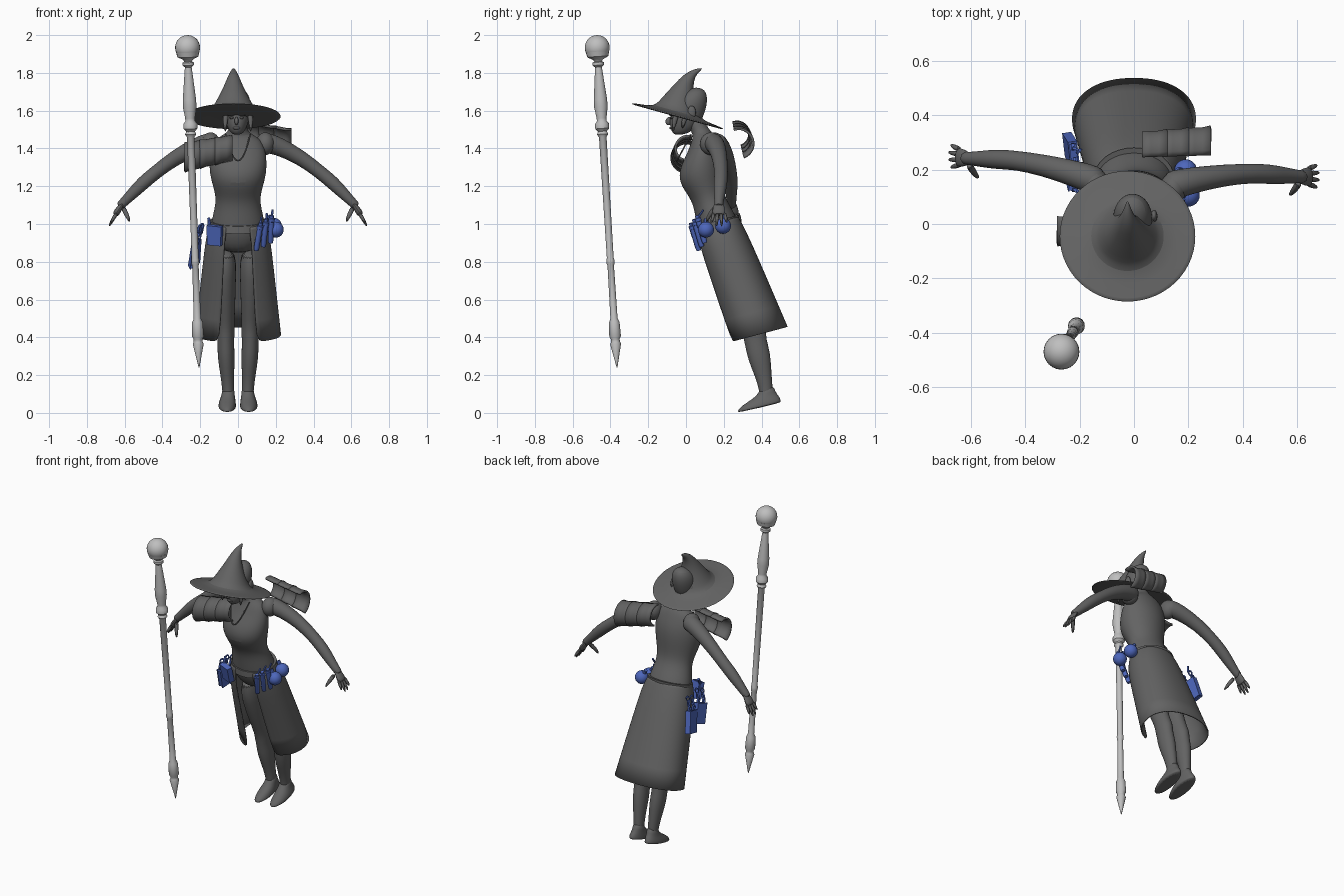
import bpy, bmesh, math
from mathutils import Vector, Matrix, Euler

cube = bpy.data.objects.get("Cube")
if cube:
    bpy.data.objects.remove(cube)

LEAN = math.radians(15)
made = []


def material(name, rgb):
    m = bpy.data.materials.new(name)
    m.use_nodes = True
    m.diffuse_color = (*rgb, 1)
    m.node_tree.nodes["Principled BSDF"].inputs["Base Color"].default_value = (*rgb, 1)
    return m


CLOTH = material("dark_grey", (0.125, 0.125, 0.125))
STAFF = material("light_grey", (0.52, 0.52, 0.52))
BLUE = material("belt_blue", (0.075, 0.135, 0.5))


def finish(name, bm, mat, subsurf=0, thickness=0):
    bmesh.ops.recalc_face_normals(bm, faces=bm.faces[:])
    mesh = bpy.data.meshes.new(name)
    bm.to_mesh(mesh)
    bm.free()
    mesh.materials.append(mat)
    ob = bpy.data.objects.new(name, mesh)
    bpy.context.collection.objects.link(ob)
    if subsurf:
        s = ob.modifiers.new("Smooth", 'SUBSURF')
        s.levels = s.render_levels = subsurf
    if thickness:
        s = ob.modifiers.new("Thickness", 'SOLIDIFY')
        s.thickness, s.offset = thickness, 0
    made.append(ob)
    return ob


def bridge(rings, closed=True):
    """Join point rings into a surface; closed rings also get end caps."""
    bm = bmesh.new()
    vs = [[bm.verts.new(p) for p in r] for r in rings]
    n = len(vs[0])
    for a, b in zip(vs, vs[1:]):
        for i in range(n if closed else n - 1):
            j = (i + 1) % n
            bm.faces.new((a[i], a[j], b[j], b[i]))
    if closed:
        bm.faces.new(vs[0])
        bm.faces.new(vs[-1])
    return bm


def oval(x, y, z, rx, ry, tilt=LEAN, n=20, gap=0, power=1.0):
    """Tilted oval ring; a gap leaves it open at the front."""
    pts = []
    for i in range(n):
        a = -math.pi / 2 + gap + (2 * math.pi - 2 * gap) * i / (n - 1 if gap else n)
        c, s = (math.copysign(abs(f(a)) ** power, f(a)) for f in (math.cos, math.sin))
        pts.append(Vector((x + rx * c, y + ry * s * math.cos(tilt), z + ry * s * math.sin(tilt))))
    return pts


def tube(name, path, mat, n=12, subsurf=0, flat=1.0):
    """Round tube through (x, y, z, radius) points."""
    pts = [Vector(p[:3]) for p in path]
    rings = []
    for i, p in enumerate(pts):
        t = (pts[min(i + 1, len(pts) - 1)] - pts[max(i - 1, 0)]).normalized()
        u = t.cross(Vector((0, 1, 0))).normalized()
        v = u.cross(t)
        r = path[i][3]
        rings.append([p + r * (flat * u * math.cos(k * math.tau / n) + v * math.sin(k * math.tau / n))
                      for k in range(n)])
    return finish(name, bridge(rings), mat, subsurf)


def ball(name, loc, size, mat, rot=(0, 0, 0)):
    bm = bmesh.new()
    bmesh.ops.create_uvsphere(bm, u_segments=24, v_segments=14, radius=1)
    bm.transform(Matrix.LocRotScale(Vector(loc), Euler(rot), Vector(size)))
    return finish(name, bm, mat)


def box(name, loc, size, mat, rot):
    bm = bmesh.new()
    bmesh.ops.create_cube(bm, size=1)
    bm.transform(Matrix.LocRotScale(Vector(loc), Euler(rot), Vector(size)))
    return finish(name, bm, mat)


# Torso and neck
torso = [(.225, .85, .10, .09), (.18, .95, .145, .11), (.16, 1.02, .142, .108),
         (.13, 1.10, .12, .09), (.11, 1.16, .12, .09), (.08, 1.25, .15, .125),
         (.08, 1.33, .155, .118), (.09, 1.40, .145, .085), (.09, 1.45, .12, .065),
         (.085, 1.48, .06, .048), (.065, 1.51, .045, .045), (.04, 1.57, .045, .045)]
finish("torso", bridge([oval(0, *r) for r in torso]), CLOTH, 2)

# Necklace hanging on the chest
chain = [(.065 * t, -.048 + .075 * t * t, 1.335 + .14 * t * t, .004) for t in [i / 6 - 1 for i in range(13)]]
tube("necklace", chain, CLOTH, 6)

# Head with simple features
head = [(-.03, 1.472, .02, .025), (-.015, 1.495, .045, .065), (0, 1.55, .065, .09),
        (.015, 1.61, .074, .095), (.03, 1.66, .072, .085), (.045, 1.705, .05, .058), (.05, 1.722, .012, .012)]
finish("head", bridge([oval(-.005, *r, tilt=.1) for r in head]), CLOTH, 2)
ball("nose", (-.008, -.09, 1.545), (.011, .018, .022), CLOTH, (-.3, 0, 0))
ball("lips", (-.008, -.076, 1.508), (.02, .012, .008), CLOTH)
for side, s in (("left", 1), ("right", -1)):
    ball(side + "_brow", (-.008 + s * .028, -.076, 1.578), (.02, .014, .007), CLOTH)
    ball(side + "_eye", (-.008 + s * .027, -.078, 1.562), (.012, .008, .006), CLOTH)
    ball(side + "_ear", (s * .074, .03, 1.59), (.012, .022, .036), CLOTH)
    for k in range(2):
        tube(side + "_hair_lock", [(s * .055, -.04 + .05 * k, 1.63, .018),
                                   (s * .07, -.06 + .05 * k, 1.55, .016),
                                   (s * .066, -.07 + .05 * k, 1.485 + .02 * k, .005)], CLOTH, 8, 1)

# Pointed hat: underside, brim edge, then the bent crown
hat = [(-.035, 1.565, .08, -.27), (-.04, 1.565, .17, -.27), (-.045, 1.566, .248, -.27),
       (-.045, 1.57, .253, -.27), (-.045, 1.575, .25, -.27), (-.045, 1.582, .18, -.27),
       (-.045, 1.592, .13, -.27), (-.04, 1.62, .108, -.27), (-.03, 1.665, .083, -.3),
       (-.012, 1.72, .054, -.35), (.014, 1.775, .032, -.6), (.05, 1.808, .015, -1.1), (.085, 1.823, .003, -1.3)]
finish("hat", bridge([oval(-.024, y, z, r, r, t, 28) for y, z, r, t in hat]), CLOTH, 1)

# Open fronted long skirt
skirt = [(.165, 1.01, .138, .112), (.175, .98, .15, .118), (.19, .93, .165, .127),
         (.215, .86, .175, .135), (.30, .64, .2, .145), (.385, .415, .225, .155)]
finish("skirt", bridge([oval(0, *r, gap=.40, n=32, power=.9) for r in skirt], False), CLOTH, 1, .008)
finish("belt", bridge([oval(0, .167, 1.0 + h, .148, .118, n=32) for h in (-.022, .018)]), CLOTH)

# Legs and feet
leg = [(.062, .215, .87, .055, .08), (.07, .25, .72, .06, .076), (.065, .31, .55, .05, .062),
       (.065, .35, .46, .046, .058), (.065, .365, .41, .048, .064), (.065, .368, .38, .043, .058),
       (.063, .387, .30, .047, .063), (.057, .41, .2, .036, .044), (.052, .425, .12, .031, .036),
       (.052, .425, .07, .03, .035)]
foot = [(.051, .428, .14, .031, .037), (.052, .425, .1, .034, .05), (.054, .405, .075, .04, .085),
        (.057, .39, .05, .046, .114), (.057, .388, .034, .047, .119), (.057, .388, .027, .045, .117)]
for side, s in (("left", 1), ("right", -1)):
    finish(side + "_leg", bridge([oval(s * x, *r) for x, *r in leg]), CLOTH, 1)
    finish(side + "_foot", bridge([oval(s * x, *r, tilt=.23) for x, *r in foot]), CLOTH, 1)

# Arms and hands; the right arm sits further back
arm = [(.12, .135, 1.43, .05), (.15, .145, 1.43, .056), (.21, .16, 1.415, .05), (.33, .18, 1.355, .041),
       (.44, .187, 1.27, .036), (.50, .183, 1.22, .038), (.56, .178, 1.16, .031),
       (.61, .174, 1.11, .024), (.63, .174, 1.09, .024)]
for side, s, drift in (("left", 1, 0), ("right", -1, .1)):
    def place(x, y, z, r):
        return (s * x, y + drift * x * 1.1, z, r)

    tube(side + "_arm", [place(*p) for p in arm], CLOTH, 14, 1)
    ball(side + "_shoulder", place(.145, .132, 1.425, 0)[:3], (.05, .058, .06), CLOTH)
    tube(side + "_palm", [place(*p) for p in ((.605, .174, 1.115, .022), (.62, .174, 1.095, .03),
                                              (.64, .174, 1.065, .037), (.65, .174, 1.045, .034))],
         CLOTH, 12, 1, .5)
    for k in range(4):
        y, e = .147 + .019 * k, .02 * (k in (0, 3))
        tube(side + "_finger", [place(.64, y, 1.06, .012), place(.66, y + .004 * (k - 1.5), 1.03, .0105),
                                place(.684 - e / 2, y + .009 * (k - 1.5), .985 + e, .006)], CLOTH, 8, 1)
    tube(side + "_thumb", [place(.61, .155, 1.09, .016), place(.59, .125, 1.05, .013),
                           place(.572, .105, 1.01, .007)], CLOTH, 8, 1)

# Layered shoulder plates, one behind the left and one before the right
turn = Matrix.Translation((0, .28, -.075)) @ Matrix.Rotation(math.pi, 4, 'Z')
for side, mat4 in (("left", Matrix()), ("right", turn)):
    for i in range(3):
        rings = []
        for k in range(4):
            x = .03 + .08 * i + .031 * k
            r = .066 + .003 * i + (.006 if k == 3 else 0)
            rings.append([mat4 @ Vector((x, .268 + .04 * x + r * math.cos(a), 1.482 - .2 * x + r * math.sin(a)))
                          for a in [math.radians(110 - 15 * j) for j in range(13)]])
        finish(side + "_shoulder_plate", bridge(rings, False), CLOTH, 0, .012)

# Staff
low, high = Vector((-.206, -.365, .24)), Vector((-.267, -.47, 1.934))
profile = [(.24, .002), (.365, .029), (.375, .024), (.39, .023), (.405, .031), (.48, .028), (.5, .019),
           (.78, .017), (.79, .021), (.81, .021), (.82, .018), (1.46, .02), (1.475, .03), (1.49, .023),
           (1.505, .037), (1.53, .037), (1.545, .026), (1.56, .026), (1.62, .036), (1.66, .035),
           (1.83, .018), (1.84, .03), (1.855, .03), (1.86, .02), (1.87, .026), (1.885, .055), (1.91, .062)]
tube("staff", [(*low.lerp(high, (z - .24) / 1.694), r) for z, r in profile], STAFF, 20)
ball("staff_orb", high, (.066, .066, .066), STAFF)

# Vials and round flasks on the left of the belt
for k in range(3):
    top = Vector((.118 + .03 * k, .03 + .016 * k, .99 + .02 * k))
    end = top + Vector((-.022 + .008 * k, .038, -.13))
    tube("vial", [(*top.lerp(end, t), r) for t, r in
                  ((-.12, .011), (-.02, .011), (0, .017), (.12, .017), (.13, .0145), (.9, .0145), (1, .012))], BLUE)
    tube("vial_strap", [(*top, .006), (*(top + Vector((.005, .03, .045))), .006)], BLUE, 6)
for p in ((.2, .106, .97), (.19, .196, .99)):
    ball("flask", p, (.042, .042, .042), BLUE)
    tube("flask_neck", [(*p, .014), (p[0] - .03, p[1], p[2] + .055, .012)], BLUE, 8)


# Books hung on straps and links at the right of the belt
def book(name, loc, size, rot):
    spin = Euler(rot).to_matrix()
    w, d, h = size
    loc = Vector(loc)
    box(name + "_pages", loc, (w * .8, d * .92, h * .92), BLUE, rot)
    for s in (-1, 1):
        box(name + "_cover", loc + spin @ Vector((s * w * .42, 0, 0)), (w * .16, d, h), BLUE, rot)
    box(name + "_spine", loc + spin @ Vector((0, d * .47, 0)), (w, d * .1, h), BLUE, rot)
    for s in (-1, 1):
        top = loc + spin @ Vector((0, s * d * .3, h * .5))
        for k in range(3):
            bm = bmesh.new()
            ring = [Vector((0, .013 * math.cos(a), .02 * math.sin(a))) for a in [i * math.tau / 10 for i in range(10)]]
            rings = [[q * f + Vector((o, 0, 0)) for q in ring] for f, o in ((1, .005), (.6, .005), (.6, -.005), (1, -.005), (1, .005))]
            bm.free()
            bm = bridge(rings, False)
            for j in range(5):
                bm.verts.ensure_lookup_table()
                bm.faces.new([bm.verts[q] for q in (10 * j + 9, 10 * j, 10 * j + 10, 10 * j + 19)]) if j < 4 else None
            bm.transform(Matrix.LocRotScale(top + Vector((.011 * k, -.008 * k, .012 + .028 * k)),
                                            Euler((LEAN, 0, k * 1.2)), Vector((1, 1, 1))))
            finish(name + "_link", bm, BLUE)


book("rear_book", (-.232, .275, .835), (.034, .09, .14), (LEAN, .12, .15))
book("side_book", (-.222, .17, .85), (.034, .075, .13), (LEAN, .12, -.2))
box("belt_pouch", (-.122, .06, .94), (.075, .035, .105), BLUE, (LEAN, .1, -.35))
box("pouch_flap", (-.124, .05, .965), (.082, .03, .055), BLUE, (LEAN, .1, -.35))
tube("pouch_strap", [(-.15, .06, .98, .01), (-.155, .09, 1.03, .008)], BLUE, 8)

# Smooth shading that keeps hard edges
bpy.ops.object.select_all(action='DESELECT')
for ob in made:
    ob.select_set(True)
bpy.context.view_layer.objects.active = made[0]
bpy.ops.object.shade_smooth_by_angle(angle=math.radians(40))
